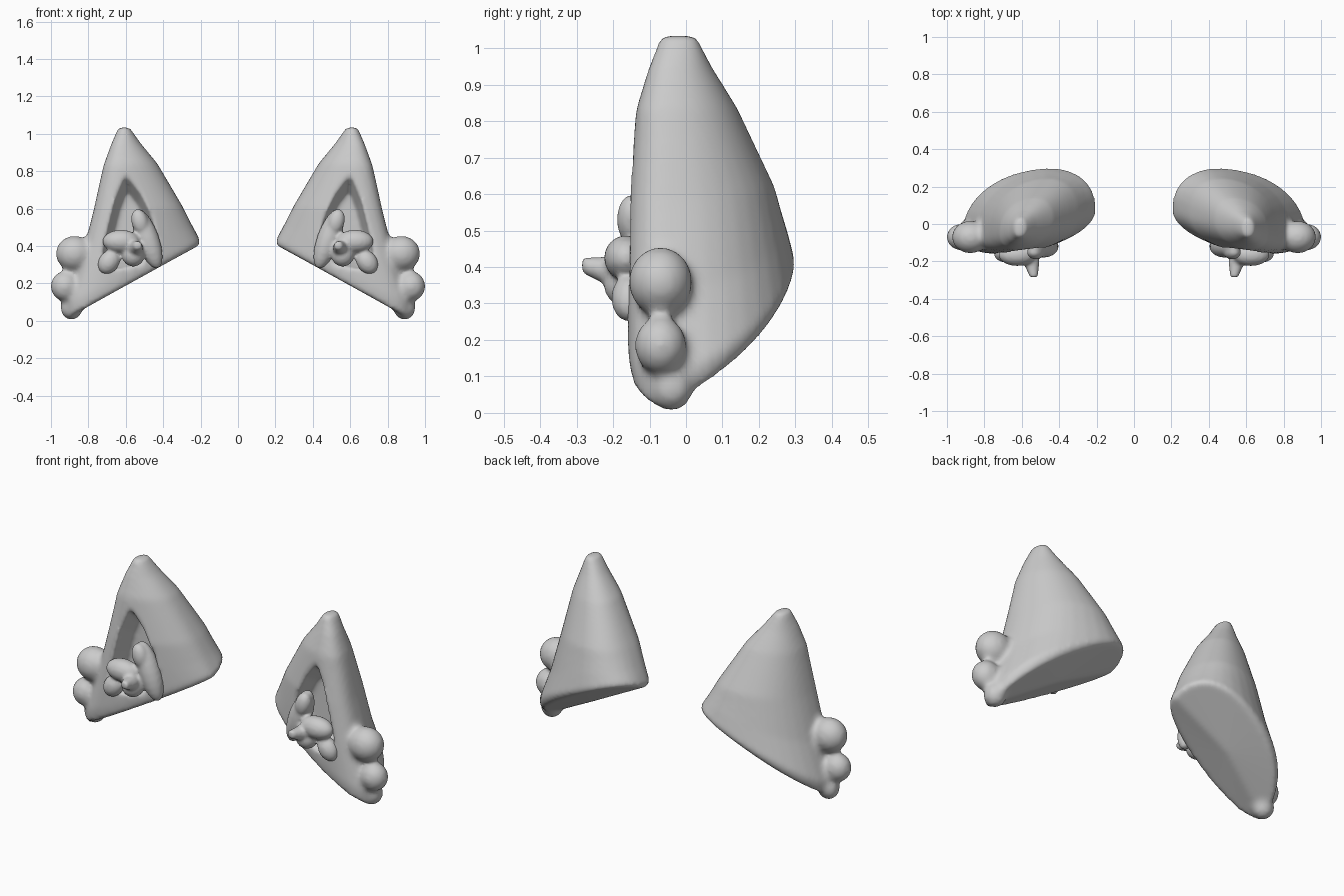
import bpy, bmesh, math
from mathutils import Vector, Matrix

if "Cube" in bpy.data.objects:
    bpy.data.objects.remove(bpy.data.objects["Cube"])


def make(name, bm):
    bmesh.ops.recalc_face_normals(bm, faces=bm.faces)
    me = bpy.data.meshes.new(name)
    bm.to_mesh(me)
    bm.free()
    ob = bpy.data.objects.new(name, me)
    bpy.context.collection.objects.link(ob)
    return ob


def loft(bm, rings, bottom=None):
    vs = [[bm.verts.new(p) for p in r] for r in rings]
    n = len(vs[0])
    for a, b in zip(vs, vs[1:]):
        for i in range(n):
            j = (i + 1) % n
            bm.faces.new((a[i], a[j], b[j], b[i]))
    bm.faces.new(vs[-1])
    if bottom is None:
        bm.faces.new(vs[0][::-1])
    else:
        c = bm.verts.new(bottom)
        for i in range(n):
            bm.faces.new((vs[0][(i + 1) % n], vs[0][i], c))


def blob(bm, loc, rad, tilt=0):
    m = (Matrix.Translation(loc) @ Matrix.Rotation(math.radians(tilt), 4, 'Y')
         @ Matrix.Diagonal((*rad, 1)))
    bmesh.ops.create_uvsphere(bm, u_segments=20, v_segments=12, radius=1, matrix=m)


def remesh(ob, size, smooth):
    r = ob.modifiers.new("Fuse", 'REMESH')
    r.mode = 'VOXEL'
    r.voxel_size = size
    r.use_smooth_shade = True
    if smooth:
        s = ob.modifiers.new("Soften", 'SMOOTH')
        s.factor = 0.5
        s.iterations = smooth


def mirror(ob):
    m = ob.modifiers.new("Mirror", 'MIRROR')
    m.use_axis[0] = True
    m.use_mirror_merge = False


# Ear shell sections: inner edge, outer edge, back bulge, front bulge, back rim lift
sections = [
    ((.205, .08, .405), (.91, -.06, .015), .265, .14, .12),
    ((.20, .08, .42), (.92, -.06, .09), .28, .15, .10),
    ((.245, .07, .51), (.84, -.06, .33), .265, .15, .04),
    ((.295, .05, .61), (.775, -.06, .58), .24, .14, .02),
    ((.43, .02, .84), (.72, -.05, .83), .15, .115, 0),
    ((.52, 0, .95), (.68, -.04, .94), .09, .08, 0),
    ((.58, -.02, 1.035), (.64, -.02, 1.035), .05, .05, 0),
]
rings = []
for inner, outer, back, front, lift in sections:
    a, b = Vector(inner), Vector(outer)
    ring = []
    for k in range(32):
        t = 2 * math.pi * k / 32
        c, s = math.cos(t), math.sin(t)
        c = math.copysign(abs(c) ** .9, c)
        p = (a + b) / 2 + (b - a) / 2 * c
        d = abs(s) ** .9
        p.y += back * d if s > 0 else -front * d
        p.z += lift * d if s > 0 else 0
        ring.append(p)
    rings.append(ring)
bm = bmesh.new()
loft(bm, rings, bottom=(.56, .07, .22))

# Fur bumps on the outer edge
blob(bm, (.875, -.07, .36), (.10, .088, .095))
blob(bm, (.925, -.07, .185), (.078, .072, .08))
blob(bm, (.89, -.04, .07), (.06, .06, .065))
ear = make("ears", bm)

# Hollow cutter for the inner ear
outline = [(.60, .78), (.655, .64), (.69, .5), (.72, .36), (.66, .28),
           (.52, .30), (.42, .42), (.45, .54), (.52, .68)]
bm = bmesh.new()
loft(bm, [[(.58 + (x - .58) * k, y, .46 + (z - .46) * k) for x, z in outline]
          for y, k in ((-.30, 1.25), (-.13, 1), (-.03, .72))])
cutter = make("inner_ear_cutter", bm)
cutter.hide_render = True
cutter.hide_viewport = True

remesh(ear, .014, 1)
cut = ear.modifiers.new("Hollow", 'BOOLEAN')
cut.object = cutter
cut.operation = 'DIFFERENCE'
remesh(ear, .0125, 5)
mirror(ear)

# Fur tuft inside each ear
bm = bmesh.new()
blob(bm, (.485, -.12, .44), (.062, .06, .17), 20)
blob(bm, (.525, -.15, .53), (.045, .04, .07), 15)
blob(bm, (.625, -.165, .425), (.10, .06, .062))
blob(bm, (.69, -.155, .315), (.055, .05, .07), -35)
blob(bm, (.56, -.165, .35), (.06, .06, .06))
path = [(.57, -.13, .37, .06), (.55, -.20, .385, .045), (.535, -.285, .405, .022)]
loft(bm, [[(x + r * math.cos(k * math.pi / 6), y, z + r * math.sin(k * math.pi / 6))
           for k in range(12)] for x, y, z, r in path])
tuft = make("inner_tufts", bm)
remesh(tuft, .01, 4)
mirror(tuft)
